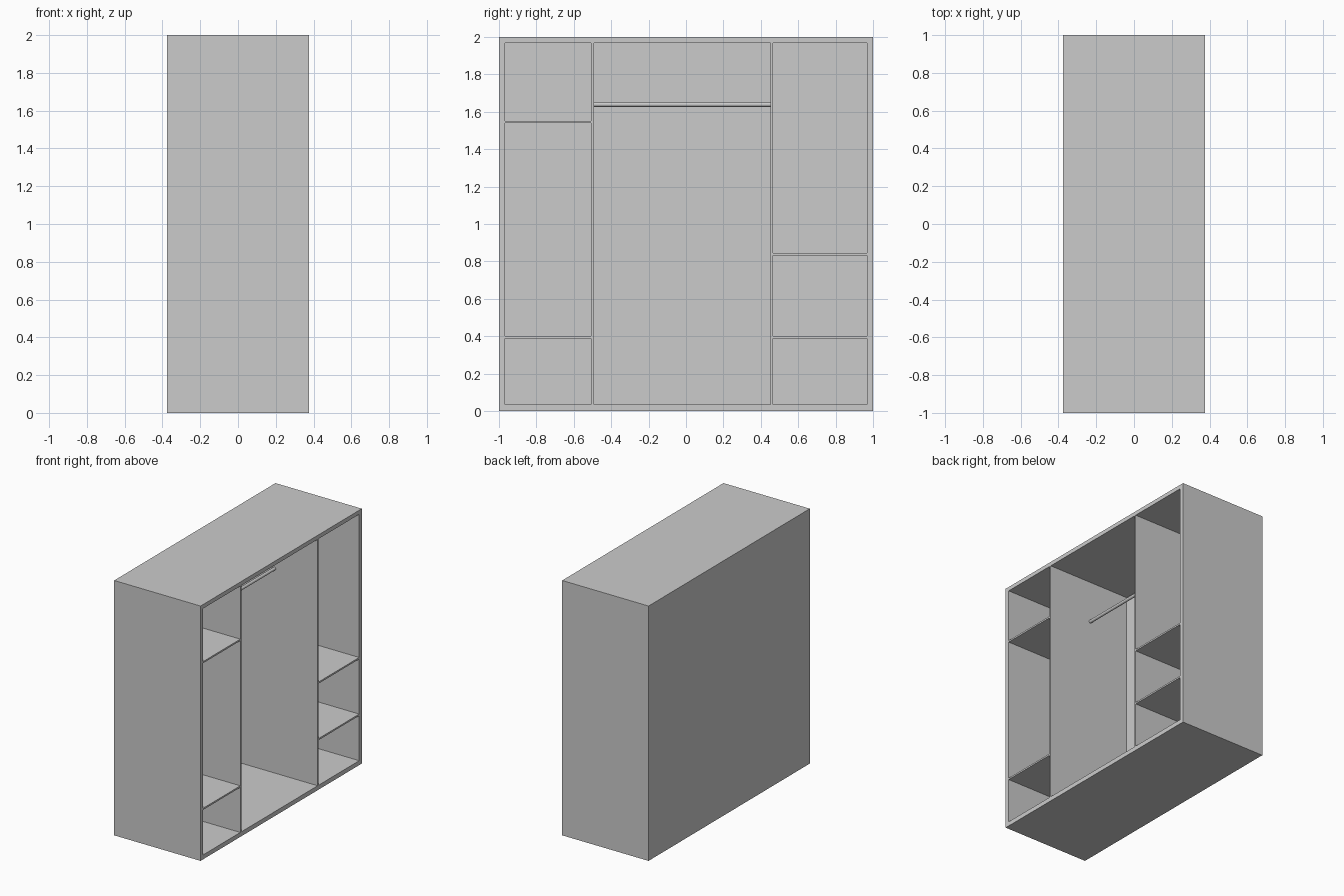
import bpy, bmesh, math
from mathutils import Matrix, Vector

if "Cube" in bpy.data.objects:
    bpy.data.objects.remove(bpy.data.objects["Cube"])

FRONT, BACK_IN = 0.375, -0.345          # open face and inner face of the back
Y0, Y1, Z0, Z1 = -0.967, 0.967, 0.035, 1.968   # inner opening


def finish(name, bm):
    bmesh.ops.recalc_face_normals(bm, faces=bm.faces)
    me = bpy.data.meshes.new(name)
    bm.to_mesh(me)
    bm.free()
    ob = bpy.data.objects.new(name, me)
    bpy.context.collection.objects.link(ob)
    return ob


def box_bm(lo, hi):
    lo, hi = Vector(lo), Vector(hi)
    bm = bmesh.new()
    bmesh.ops.create_cube(bm, size=1, matrix=Matrix.Translation((lo + hi) / 2)
                          @ Matrix.Diagonal((*(hi - lo), 1)))
    return bm


def panel(name, y0, y1, z0, z1):
    return finish(name, box_bm((BACK_IN, y0, z0), (FRONT, y1, z1)))


# Carcass: one box hollowed from the open +x face
bm = box_bm((-0.375, -1, 0), (FRONT, 1, 2))
face = max(bm.faces, key=lambda f: f.calc_center_median().x)
bmesh.ops.inset_region(bm, faces=[face], thickness=0.033)
for v in face.verts:
    v.co.y = Y0 if v.co.y < 0 else Y1
    v.co.z = Z0 if v.co.z < 1 else Z1
inner = bmesh.ops.extrude_face_region(bm, geom=[face])["geom"]
for v in inner:
    if isinstance(v, bmesh.types.BMVert):
        v.co.x = BACK_IN
if face.is_valid:
    bmesh.ops.delete(bm, geom=[face], context='FACES_ONLY')
finish("carcass", bm)

# Upright dividers
panel("left_divider", -0.507, -0.493, Z0, Z1)
panel("right_divider", 0.452, 0.465, Z0, Z1)

# Shelves in the side bays
for side, y0, y1, heights in (("left", Y0, -0.507, (0.388, 1.539)),
                              ("right", 0.465, Y1, (0.388, 0.832))):
    for i, z in enumerate(heights):
        panel(f"{side}_shelf_{i + 1}", y0, y1, z, z + 0.013)

# Hanging rail across the middle bay
bpy.ops.mesh.primitive_cylinder_add(vertices=24, radius=0.0125, depth=0.945,
                                    location=(0, -0.0205, 1.639),
                                    rotation=(math.pi / 2, 0, 0))
bpy.context.object.name = "hanging_rail"
bpy.ops.object.shade_smooth_by_angle()
